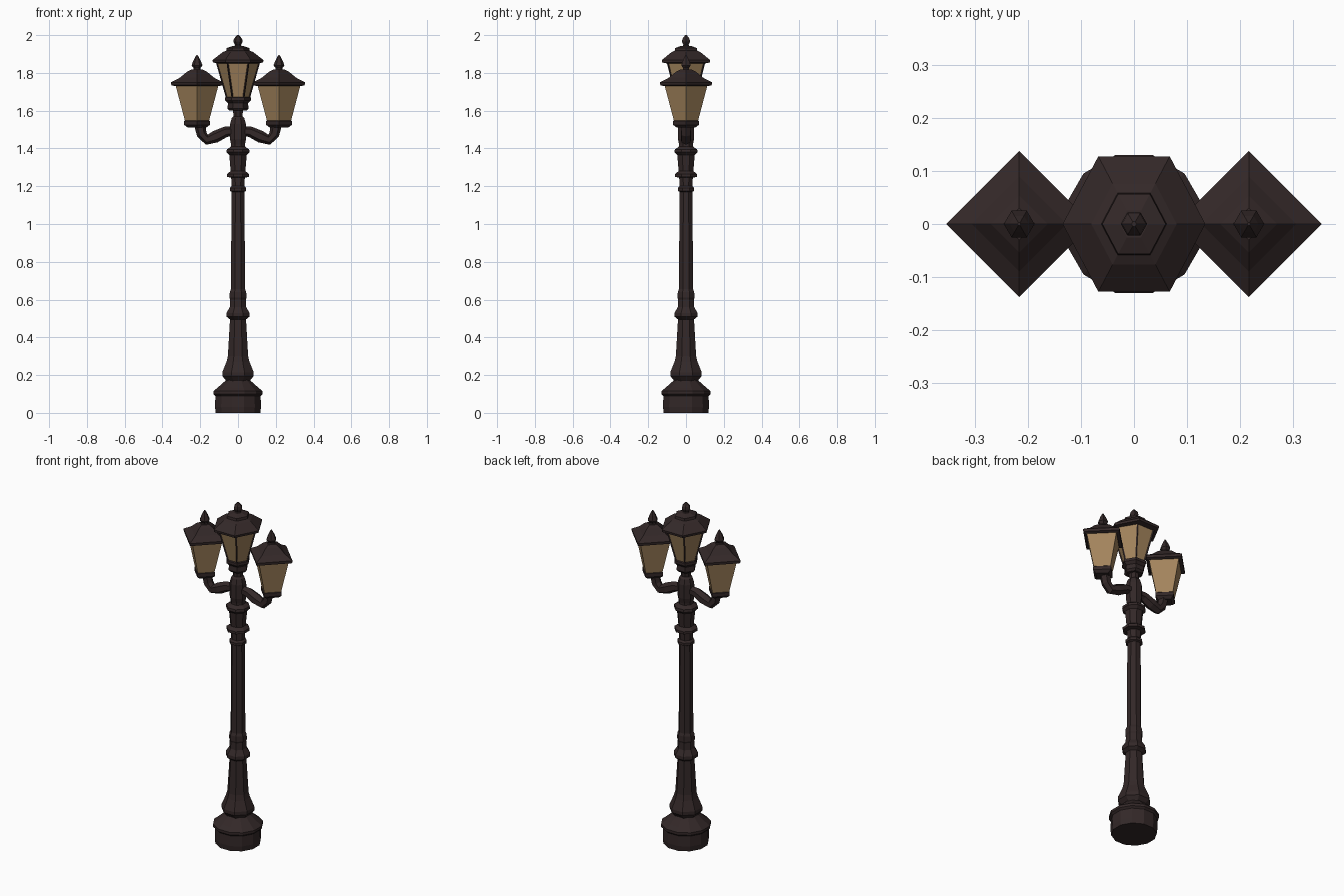
import bpy, bmesh, math
from mathutils import Vector

if "Cube" in bpy.data.objects:
    bpy.data.objects.remove(bpy.data.objects["Cube"])


def material(name, rgb):
    m = bpy.data.materials.new(name)
    m.diffuse_color = (*rgb, 1)
    m.use_nodes = True
    m.node_tree.nodes["Principled BSDF"].inputs["Base Color"].default_value = m.diffuse_color
    return m


IRON = material("dark_brown_iron", (0.033, 0.021, 0.021))
GLASS = material("amber_glass", (0.37, 0.235, 0.11))


def finish(bm, name, mat):
    bmesh.ops.recalc_face_normals(bm, faces=bm.faces)
    me = bpy.data.meshes.new(name)
    bm.to_mesh(me)
    bm.free()
    me.materials.append(mat)
    ob = bpy.data.objects.new(name, me)
    bpy.context.collection.objects.link(ob)
    return ob


def skin(bm, rings):
    """Join equal rings of points with quads and cap both ends."""
    rows = [[bm.verts.new(p) for p in r] for r in rings]
    n = len(rows[0])
    for a, b in zip(rows, rows[1:]):
        for i in range(n):
            j = (i + 1) % n
            bm.faces.new((a[i], a[j], b[j], b[i]))
    bm.faces.new(rows[0][::-1])
    bm.faces.new(rows[-1])


def lathe(name, profile, sides, mat, x=0, turn=0.0, sx=1, sy=1):
    bm = bmesh.new()
    ang = [turn + 2 * math.pi * i / sides for i in range(sides)]
    skin(bm, [[(x + sx * r * math.cos(a), sy * r * math.sin(a), z) for a in ang]
              for r, z in profile])
    return finish(bm, name, mat)


def tube(name, path, radii, sides, mat):
    bm = bmesh.new()
    pts = [Vector(p) for p in path]
    rings = []
    for i, p in enumerate(pts):
        d = (pts[min(i + 1, len(pts) - 1)] - pts[max(i - 1, 0)]).normalized()
        u = d.cross(Vector((0, 1, 0)))
        u = u.normalized() if u.length > 0.01 else Vector((1, 0, 0))
        v = d.cross(u)
        rings.append([p + radii[i] * (u * math.cos(t) + v * math.sin(t))
                      for t in [2 * math.pi * k / sides for k in range(sides)]])
    skin(bm, rings)
    return finish(bm, name, mat)


# Base drum and pedestal
lathe("base", [(0.122, 0), (0.126, 0.03), (0.124, 0.09), (0.135, 0.10), (0.135, 0.115),
               (0.11, 0.135), (0.075, 0.165), (0.06, 0.18)], 12, IRON, turn=math.pi / 12)

# Lower post, with the moulding at its foot and the mid collar
lathe("lower_post", [(0.065, 0.16), (0.072, 0.175), (0.09, 0.195), (0.09, 0.215),
                     (0.066, 0.27), (0.058, 0.30), (0.046, 0.495), (0.066, 0.51),
                     (0.066, 0.53), (0.047, 0.56), (0.045, 0.60), (0.049, 0.61),
                     (0.047, 0.64), (0.038, 0.66)], 8, IRON, turn=math.pi / 8)

# Long shaft and upper collars
lathe("shaft", [(0.041, 0.55), (0.037, 1.17), (0.047, 1.175), (0.047, 1.19), (0.037, 1.20),
                (0.039, 1.245), (0.063, 1.25), (0.063, 1.265), (0.042, 1.28), (0.05, 1.365),
                (0.066, 1.38), (0.064, 1.395), (0.04, 1.41), (0.04, 1.43)],
      8, IRON, turn=math.pi / 8)
lathe("post_head", [(0.038, 1.41), (0.046, 1.45), (0.045, 1.53), (0.036, 1.56), (0.026, 1.57),
                    (0.028, 1.60), (0.044, 1.61)], 8, IRON, turn=math.pi / 8)

# Centre lantern: six sided
lathe("centre_lantern_cup", [(0.045, 1.60), (0.056, 1.612), (0.053, 1.64), (0.068, 1.655),
                             (0.068, 1.67), (0.05, 1.675)], 6, IRON)
lathe("centre_lantern_glass", [(0.058, 1.67), (0.112, 1.86)], 6, GLASS)
lathe("centre_lantern_roof", [(0.11, 1.85), (0.14, 1.855), (0.142, 1.868), (0.085, 1.91),
                              (0.065, 1.918), (0.063, 1.932), (0.028, 1.943)],
      6, IRON, sx=0.95, sy=1.04)
lathe("centre_lantern_finial", [(0.024, 1.935), (0.016, 1.948), (0.025, 1.965), (0.022, 1.98),
                                (0.005, 2.0)], 6, IRON)
for k in range(6):
    c, s = math.cos(k * math.pi / 3), math.sin(k * math.pi / 3)
    tube("centre_lantern_bar", [(0.058 * c, 0.058 * s, 1.665), (0.113 * c, 0.113 * s, 1.86)],
         [0.005, 0.005], 4, IRON)

# Side lanterns: four sided, corner forward, on curved arms
for side, label in ((-1, "left"), (1, "right")):
    x = 0.217 * side
    tube(label + "_arm", [(0.02 * side, 0, 1.492), (0.065 * side, 0, 1.488),
                          (0.12 * side, 0, 1.462), (0.165 * side, 0, 1.446),
                          (0.192 * side, 0, 1.475), (0.203 * side, 0, 1.53)],
         [0.024, 0.028, 0.032, 0.027, 0.027, 0.03], 6, IRON)
    lathe(label + "_lantern_cup", [(0.048, 1.51), (0.068, 1.525), (0.068, 1.545), (0.058, 1.552)],
          4, IRON, x)
    lathe(label + "_lantern_glass", [(0.062, 1.54), (0.115, 1.74)], 4, GLASS, x)
    lathe(label + "_lantern_roof", [(0.118, 1.73), (0.136, 1.735), (0.138, 1.75), (0.09, 1.775),
                                    (0.054, 1.805), (0.03, 1.818)], 4, IRON, x)
    lathe(label + "_lantern_finial", [(0.022, 1.81), (0.018, 1.825), (0.029, 1.84),
                                      (0.018, 1.868), (0.003, 1.895)], 6, IRON, x)
